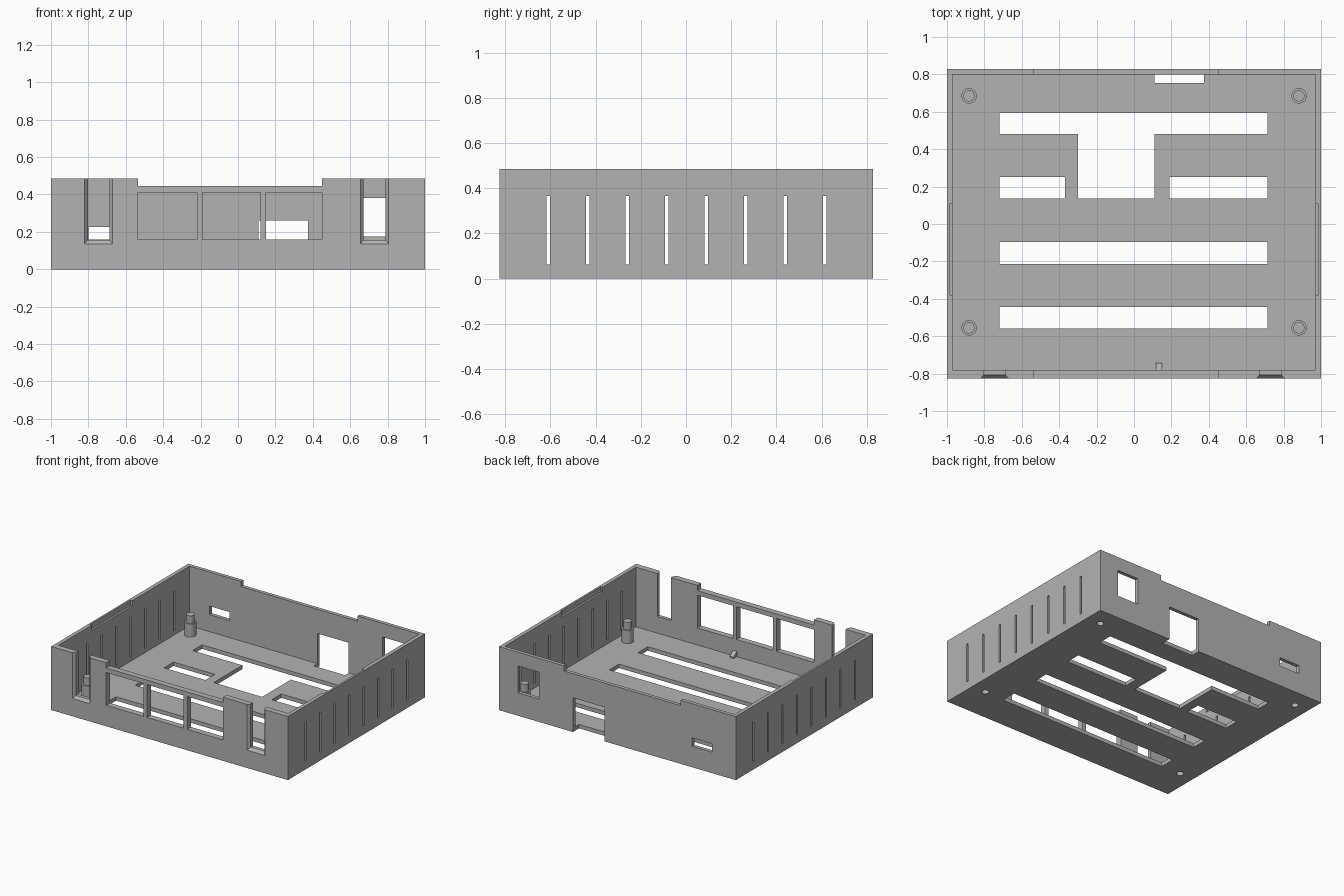
import bpy
import bmesh
from mathutils import Matrix, Vector

cube = bpy.data.objects.get("Cube")
if cube:
    bpy.data.objects.remove(cube)

grey = bpy.data.materials.new("plain grey")
grey.use_nodes = True
colour = (0.45, 0.45, 0.45, 1)
grey.diffuse_color = colour
grey.node_tree.nodes["Principled BSDF"].inputs["Base Color"].default_value = colour

HALF_X, FRONT, BACK, HEIGHT = 1.0, -0.826, 0.828, 0.485
IN_X, IN_FRONT, IN_BACK, FLOOR = 0.97, -0.78, 0.80, 0.03
RIM = 0.445            # height of the lowered rim
OVER = 0.6             # top of cutters that are open upwards


def box(bm, x0, x1, y0, y1, z0, z1):
    size = Matrix.Diagonal((x1 - x0, y1 - y0, z1 - z0, 1))
    centre = Matrix.Translation(((x0 + x1) / 2, (y0 + y1) / 2, (z0 + z1) / 2))
    bmesh.ops.create_cube(bm, size=1, matrix=centre @ size)


def loft(bm, first, second):
    """Solid between two outlines with the same number of points."""
    a = [bm.verts.new(p) for p in first]
    b = [bm.verts.new(p) for p in second]
    bm.faces.new(a)
    bm.faces.new(b[::-1])
    for i in range(len(a)):
        j = (i + 1) % len(a)
        bm.faces.new((a[j], a[i], b[i], b[j]))


def cylinder(bm, x, y, z0, z1, radius):
    bmesh.ops.create_cone(bm, cap_ends=True, segments=32, radius1=radius, radius2=radius,
                          depth=z1 - z0, matrix=Matrix.Translation((x, y, (z0 + z1) / 2)))


def make(name, bm):
    bmesh.ops.recalc_face_normals(bm, faces=bm.faces)
    mesh = bpy.data.meshes.new(name)
    bm.to_mesh(mesh)
    bm.free()
    mesh.materials.append(grey)
    obj = bpy.data.objects.new(name, mesh)
    bpy.context.collection.objects.link(obj)
    return obj


def cut(obj, build):
    """Subtract one solid, drawn by the build function, from an object."""
    bm = bmesh.new()
    build(bm)
    cutter = make("cutter", bm)
    cutter.hide_render = True
    mod = obj.modifiers.new("cut", 'BOOLEAN')
    mod.operation = 'DIFFERENCE'
    mod.solver = 'EXACT'
    mod.object = cutter
    bpy.context.view_layer.objects.active = obj
    bpy.ops.object.modifier_apply(modifier=mod.name)
    bpy.data.objects.remove(cutter)


def cut_box(obj, *bounds):
    cut(obj, lambda bm: box(bm, *bounds))


# Open tray: floor and four walls
bm = bmesh.new()
box(bm, -HALF_X, HALF_X, FRONT, BACK, 0, HEIGHT)
shell = make("case_shell", bm)
cut_box(shell, -IN_X, IN_X, IN_FRONT, IN_BACK, FLOOR, OVER)

# Lowered rim on the front and back walls
for y0, y1 in ((-0.9, -0.7), (0.7, 0.9)):
    cut_box(shell, -0.535, 0.45, y0, y1, RIM, OVER)

# Three front windows
for x0, x1 in ((-0.535, -0.22), (-0.19, 0.12), (0.15, 0.45)):
    cut_box(shell, x0, x1, -0.9, -0.7, 0.16, 0.41)

# Two front slots, open at the top, with flared outer edges
for x in (-0.745, 0.73):
    cut_box(shell, x - 0.058, x + 0.058, -0.9, -0.7, 0.157, OVER)

    def flare(bm, x=x):
        outlines = []
        for y, half, low in ((-0.844, 0.092, 0.115), (-0.808, 0.058, 0.157)):
            outlines.append([(x - half, y, low), (x + half, y, low),
                             (x + half, y, OVER), (x - half, y, OVER)])
        loft(bm, *outlines)
    cut(shell, flare)

# Back wall ports, the middle one running down through the floor
cut_box(shell, -0.80, -0.63, 0.7, 0.9, 0.16, 0.225)
cut_box(shell, 0.66, 0.84, 0.7, 0.9, 0.175, 0.38)
cut_box(shell, 0.11, 0.375, 0.755, 0.9, -0.1, 0.26)

# Side ventilation slits, and shallow rebates inside the side rims
for side in (-1, 1):
    for i in range(8):
        y = -0.61 + i * 0.175
        x0, x1 = sorted((side * 0.9, side * 1.1))
        cut_box(shell, x0, x1, y - 0.008, y + 0.008, 0.063, 0.365)
    x0, x1 = sorted((side * 0.9, side * 0.985))
    cut_box(shell, x0, x1, -0.38, 0.11, RIM, OVER)

# Floor openings
for x0, x1, y0, y1 in ((-0.72, 0.715, 0.48, 0.594), (-0.30, 0.11, 0.135, 0.594),
                       (-0.72, -0.37, 0.135, 0.25), (0.19, 0.715, 0.135, 0.25),
                       (-0.72, 0.715, -0.213, -0.096), (-0.72, 0.715, -0.56, -0.443)):
    cut_box(shell, x0, x1, y0, y1, -0.1, 0.1)

# Stepped standoffs, each hollow from below
for side, x in (("right", -0.882), ("left", 0.882)):
    for end, y in (("front", -0.555), ("back", 0.685)):
        cut(shell, lambda bm: cylinder(bm, x, y, -0.1, 0.1, 0.025))
        bm = bmesh.new()
        cylinder(bm, x, y, FLOOR, 0.13, 0.041)
        post = make(f"{end}_{side}_standoff", bm)
        cut(post, lambda bm: cylinder(bm, x, y, -0.1, 0.1, 0.025))
        bm = bmesh.new()
        cylinder(bm, x, y, 0.13, 0.187, 0.03)
        pin = make(f"{end}_{side}_standoff_pin", bm)
        for obj in (post, pin):
            bpy.ops.object.select_all(action='DESELECT')
            obj.select_set(True)
            bpy.context.view_layer.objects.active = obj
            bpy.ops.object.shade_smooth_by_angle()

# Small retaining wedge behind the front wall
bm = bmesh.new()
profile = ((IN_FRONT, FLOOR), (-0.742, FLOOR), (-0.742, 0.04), (IN_FRONT, 0.07))
loft(bm, *[[Vector((x, y, z)) for y, z in profile] for x in (0.117, 0.15)])
make("retaining_wedge", bm)
